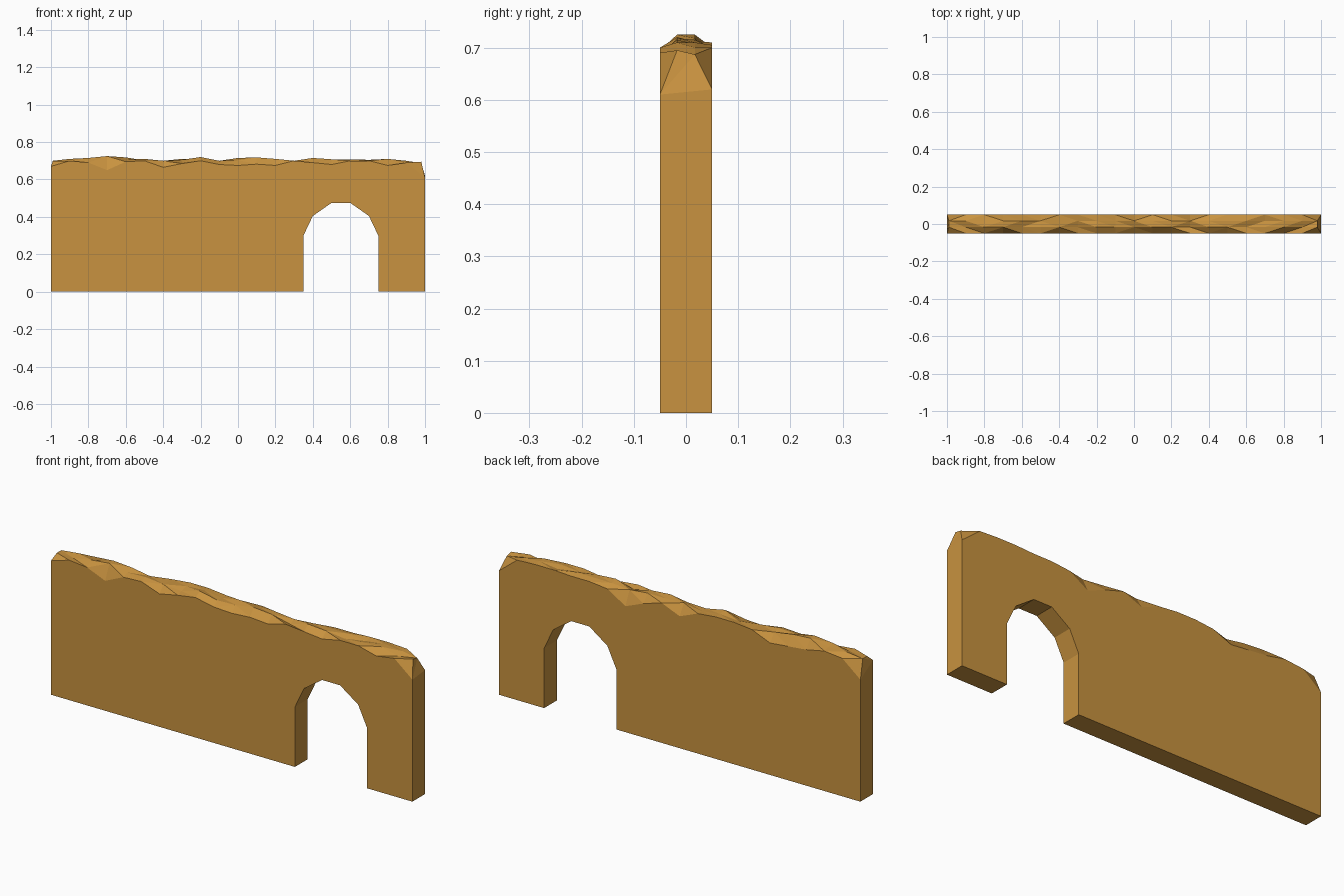
import bpy, bmesh

if "Cube" in bpy.data.objects:
    bpy.data.objects.remove(bpy.data.objects["Cube"])

# Rough top edge: heights at x = -1, -0.9 ... 1
front = [.67, .70, .69, .65, .695, .70, .665, .685, .70, .68, .675,
         .682, .675, .70, .69, .68, .70, .70, .675, .69, .61]
crest = [.70, .71, .715, .725, .718, .71, .70, .705, .72, .70, .715,
         .718, .71, .70, .715, .708, .708, .705, .71, .70, .695]
back = [.61, .69, .70, .68, .67, .66, .70, .71, .71, .70, .66,
        .70, .67, .63, .69, .70, .70, .705, .705, .70, .62]

# Arched doorway, listed from right foot to left foot
arch = [(.75, 0), (.75, .3), (.7, .405), (.6, .475),
        (.5, .475), (.4, .405), (.35, .3), (.35, 0)]

bm = bmesh.new()


def top_row(y, heights, inset=0.0):
    row = []
    for i, z in enumerate(heights):
        x = -1 + i * .1
        x = max(-1 + inset * .5, min(1 - inset, x))
        row.append(bm.verts.new((x, y, z)))
    return row


# Four rows across the thickness form the broken crest
inner_front = [c - (.012 if i % 3 == 1 else 0) for i, c in enumerate(crest)]
inner_back = [c - (.008 if i % 3 == 2 else 0) for i, c in enumerate(crest)]
rows = [top_row(-.05, front), top_row(-.017, inner_front, .02),
        top_row(.017, inner_back, .02), top_row(.05, back)]
for a, b in zip(rows, rows[1:]):
    for i in range(20):
        bm.faces.new((a[i], a[i + 1], b[i + 1], b[i]))

# Front and back faces share the doorway outline
lower = [(1, 0)] + arch + [(-1, 0)]
low_f = [bm.verts.new((x, -.05, z)) for x, z in lower]
low_b = [bm.verts.new((x, .05, z)) for x, z in lower]
bm.faces.new(rows[0] + low_f)
bm.faces.new(rows[3] + low_b)

# Underside and doorway lining
for i in range(len(lower) - 1):
    bm.faces.new((low_f[i], low_f[i + 1], low_b[i + 1], low_b[i]))

# Ends, each with a sloped chip at the top
for k, j in ((-1, 0), (0, -1)):
    bm.faces.new((low_f[j], low_b[j], rows[3][k], rows[0][k]))
    bm.faces.new([r[k] for r in rows])

bmesh.ops.triangulate(bm, faces=[f for f in bm.faces if len(f.verts) == 4])
bmesh.ops.recalc_face_normals(bm, faces=bm.faces[:])

mesh = bpy.data.meshes.new("wall")
bm.to_mesh(mesh)
bm.free()
mat = bpy.data.materials.new("ochre clay")
mat.diffuse_color = (.58, .29, .05, 1)
mat.use_nodes = True
mat.node_tree.nodes["Principled BSDF"].inputs["Base Color"].default_value = mat.diffuse_color
mesh.materials.append(mat)
wall = bpy.data.objects.new("wall", mesh)
bpy.context.collection.objects.link(wall)
